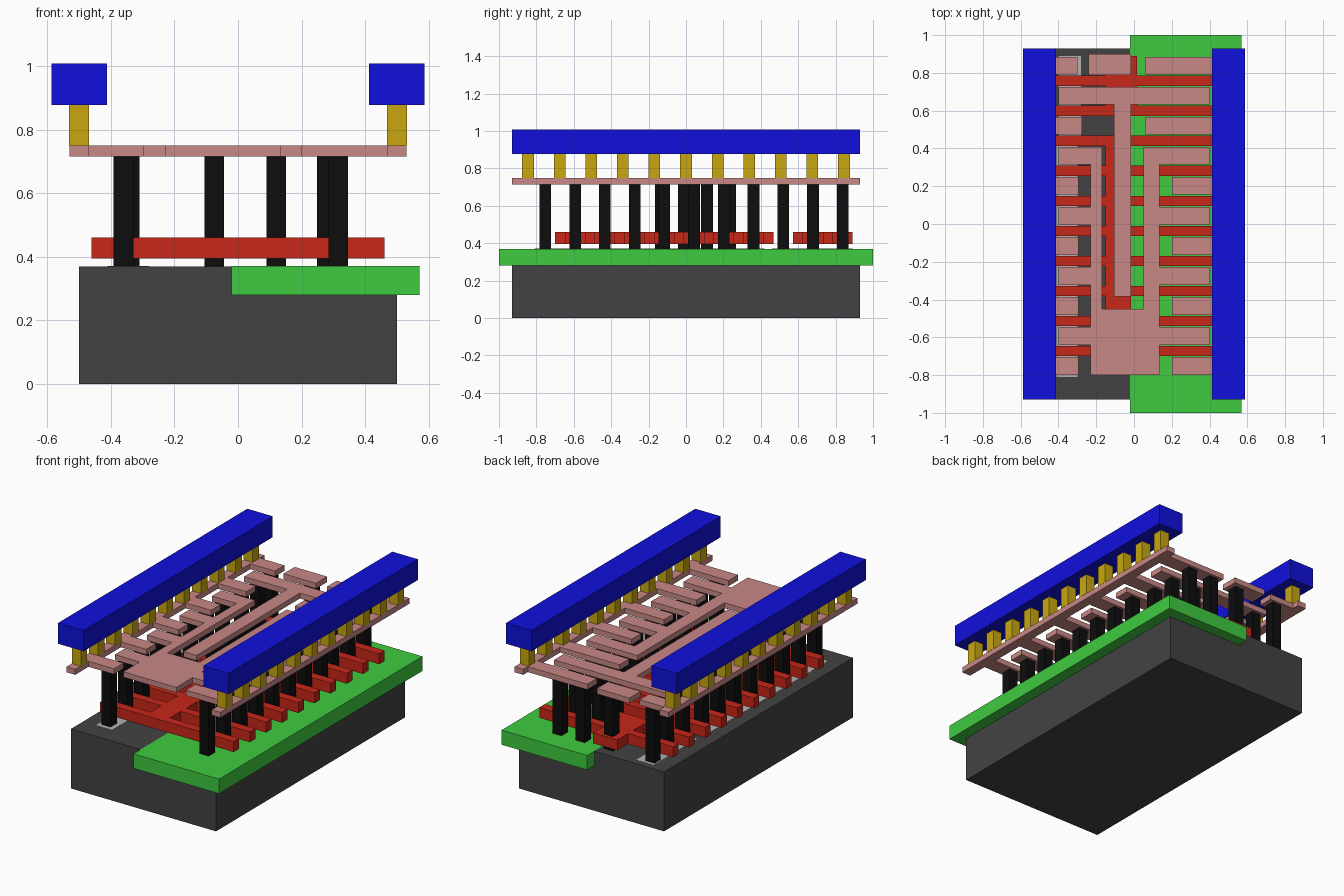
import bpy, bmesh

if "Cube" in bpy.data.objects:
    bpy.data.objects.remove(bpy.data.objects["Cube"])

def material(name, rgb):
    m = bpy.data.materials.new(name)
    m.diffuse_color = (*rgb, 1)
    m.use_nodes = True
    m.node_tree.nodes["Principled BSDF"].inputs["Base Color"].default_value = m.diffuse_color
    return m

DARK = material("dark_grey", (0.055, 0.055, 0.055))
GREEN = material("green", (0.05, 0.60, 0.05))
LIGHT = material("light_grey", (0.45, 0.45, 0.45))
RED = material("red", (0.58, 0.02, 0.01))
BLACK = material("black", (0.004, 0.004, 0.004))
PINK = material("pink", (0.58, 0.25, 0.24))
GOLD = material("gold", (0.58, 0.39, 0.005))
BLUE = material("blue", (0.005, 0.005, 0.72))

def extrude(name, outlines, z0, z1, mat):
    """One object made of flat outlines raised from z0 to z1."""
    bm = bmesh.new()
    for pts in outlines:
        clean = [p for i, p in enumerate(pts)
                 if max(abs(p[0] - pts[i - 1][0]), abs(p[1] - pts[i - 1][1])) > 1e-5]
        face = bm.faces.new([bm.verts.new((x, y, z0)) for x, y in clean])
        top = bmesh.ops.extrude_face_region(bm, geom=[face])["geom"]
        for v in top:
            if isinstance(v, bmesh.types.BMVert):
                v.co.z = z1
    bmesh.ops.recalc_face_normals(bm, faces=bm.faces)
    me = bpy.data.meshes.new(name)
    bm.to_mesh(me)
    bm.free()
    me.materials.append(mat)
    ob = bpy.data.objects.new(name, me)
    bpy.context.collection.objects.link(ob)
    return ob

def rect(x0, x1, y0, y1):
    return [(x0, y0), (x1, y0), (x1, y1), (x0, y1)]

def square(x, y, r=0.031):
    return rect(x - r, x + r, y - r, y + r)

def comb(x0, x1, y0, y1, h, right=(), left=()):
    """Spine with teeth of half width h; teeth are (y, tip x), ascending in y."""
    pts = [(x0, y0), (x1, y0)]
    for y, x in right:
        pts += [(x1, y - h), (x, y - h), (x, y + h), (x1, y + h)]
    pts += [(x1, y1), (x0, y1)]
    for y, x in reversed(left):
        pts += [(x0, y + h), (x, y + h), (x, y - h), (x0, y - h)]
    return pts

# Alternating rows (contacts and metal fingers) and gates, from back to front
PITCH = 0.159
row = [0.838 - PITCH * i for i in range(11)]
gate = [0.7585 - PITCH * i for i in range(10)]
FH, GH = 0.047, 0.027

# Base block, well and active areas
TOP = 0.37
extrude("substrate", [rect(-0.5, 0.5, -0.93, 0.93)], 0, TOP, DARK)
extrude("well", [rect(-0.02, 0.57, -1, 1)], 0.28, TOP + 0.0006, GREEN)
extrude("left_active_areas", [rect(-0.41, -0.30, -0.81, 0.42),
                              rect(-0.40, -0.28, 0.46, 0.89)], 0.29, TOP + 0.001, LIGHT)
extrude("right_active_areas", [rect(0.23, 0.40, -0.81, 0.42),
                               rect(0.07, 0.34, 0.46, 0.89)], 0.29, TOP, LIGHT)

# Gate combs
def gate_comb(name, x0, x1, y0, y1, gates):
    gates = sorted(gates)
    extrude(name, [comb(x0, x1, y0, y1, GH, [(g, 0.46) for g in gates],
                        [(g, -0.46) for g in gates])], 0.395, 0.46, RED)

gate_comb("input_gates", -0.15, 0.016, gate[1] - GH, 0.89, gate[:2])
gate_comb("output_gates", -0.15, -0.016, gate[9] - GH, gate[2] + GH, gate[2:])

# Vertical contacts
spots = []
for i, y in enumerate(row):
    if i < 3:
        spots += [(-0.36 if i == 0 else -0.34, y), (0.12, y), (0.28, y)]
    else:
        spots += [(-0.36, y), (0.315, y)]
spots += [(-0.075, row[0])] + [(-0.075, -0.135 + 0.1237 * i) for i in range(4)]
extrude("contacts", [square(x, y) for x, y in spots], TOP, 0.715, BLACK)

# Lower metal: two rails with fingers, the output fork, the link and the input pad
M0, M1 = 0.715, 0.749
rail_rows = list(range(10, -1, -2))
left_tip = {0: -0.30, 2: -0.275}
right_tip = {0: 0.06, 2: 0.06}
extrude("left_rail", [comb(-0.53, -0.47, -0.93, 0.93, FH,
        right=[(row[i], left_tip.get(i, -0.295)) for i in rail_rows])], M0, M1, PINK)
extrude("right_rail", [comb(0.47, 0.53, -0.93, 0.93, FH,
        left=[(row[i], right_tip.get(i, 0.20)) for i in rail_rows])], M0, M1, PINK)

fork_top = row[3] + FH
fork = [(0.05, -0.45), (-0.17, -0.45), (-0.17, fork_top)]
for i in (3, 5, 7, 9):
    y = row[i]
    fork += [(-0.23, y + FH), (-0.40, y + FH), (-0.40, y - FH), (-0.23, y - FH)]
fork += [(-0.23, -0.80), (0.135, -0.80)]
for i in (9, 7, 5, 3):
    y = row[i]
    fork += [(0.135, y - FH), (0.40, y - FH), (0.40, y + FH), (0.135, y + FH)]
fork += [(0.05, fork_top)]
extrude("output_fork", [fork], M0, M1, PINK)
extrude("link_strip", [comb(-0.105, -0.016, -0.385, row[1] + FH, FH,
        [(row[1], 0.40)], [(row[1], -0.40)])], M0, M1, PINK)
extrude("input_pad", [rect(-0.24, -0.016, 0.79, 0.90)], M0, M1, PINK)

# Upper posts and beams on both sides
for side, s in (("left", -1), ("right", 1)):
    extrude(side + "_posts", [square(0.5 * s, 0.169 * i) for i in range(-5, 6)],
            M1, 0.877, GOLD)
    a, b = sorted((0.412 * s, 0.587 * s))
    extrude(side + "_beam", [rect(a, b, -0.93, 0.93)], 0.877, 1.007, BLUE)
